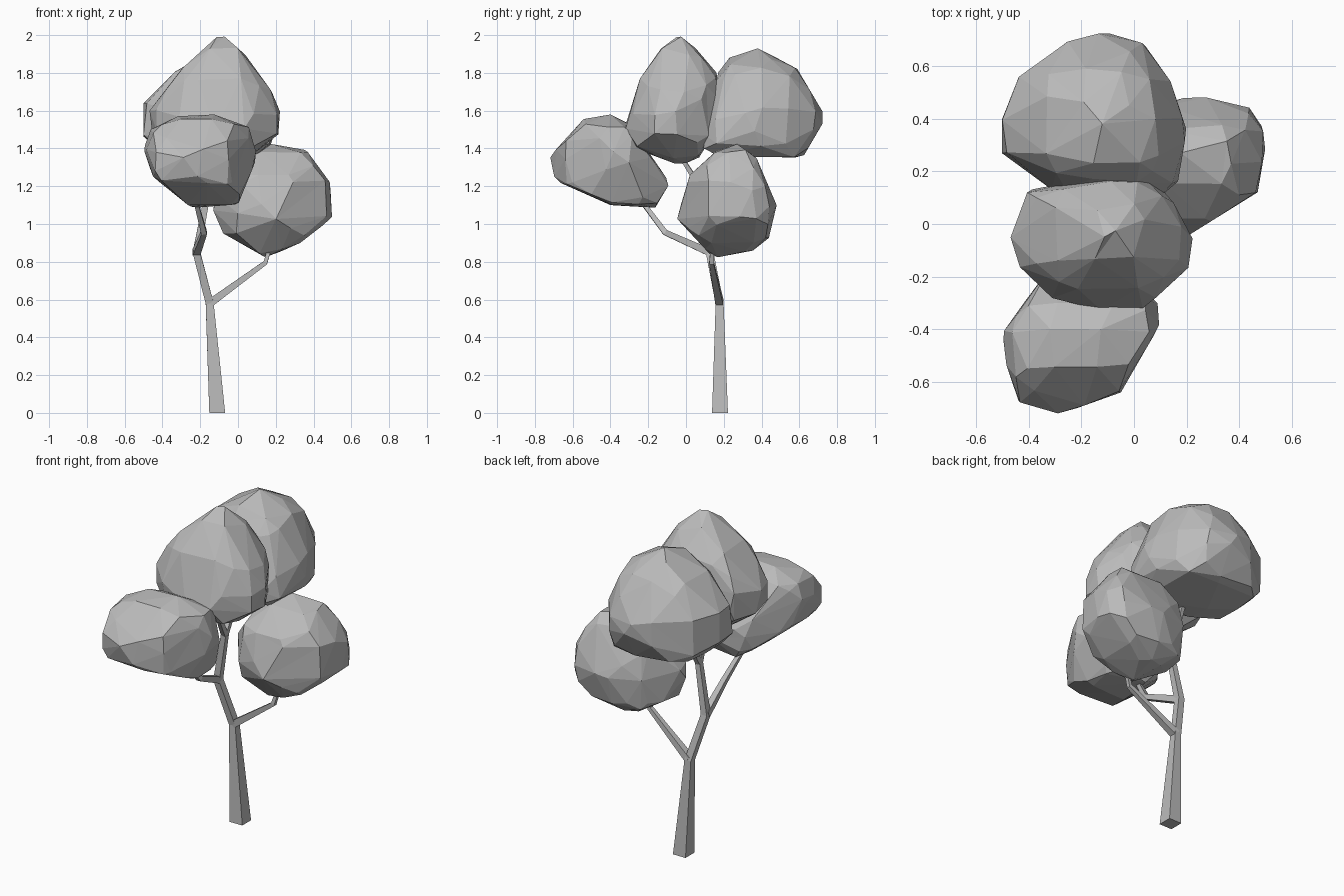
import bpy
import bmesh
from mathutils import Vector

default_cube = bpy.data.objects.get("Cube")
if default_cube:
    bpy.data.objects.remove(default_cube, do_unlink=True)

# One plain material for the whole tree
GREY = (0.5, 0.5, 0.5, 1.0)
grey = bpy.data.materials.new("plain_grey")
grey.use_nodes = True
grey.diffuse_color = GREY
shader = next(n for n in grey.node_tree.nodes if n.type == "BSDF_PRINCIPLED")
shader.inputs["Base Color"].default_value = GREY


def finish(name, bm):
    """Turn a bmesh into a flat-shaded object."""
    bmesh.ops.recalc_face_normals(bm, faces=bm.faces)
    mesh = bpy.data.meshes.new(name)
    bm.to_mesh(mesh)
    bm.free()
    mesh.materials.append(grey)
    obj = bpy.data.objects.new(name, mesh)
    bpy.context.collection.objects.link(obj)
    return obj


def gauge(outline, centre, direction):
    """How far along a unit ray the outline lies, as 1 / distance."""
    if direction.length < 1e-6:
        return 0.0
    points = [Vector(p) / 100 - centre for p in outline]
    for p, q in zip(points, points[1:] + points[:1]):
        edge = q - p
        den = direction.cross(edge)
        if abs(den) < 1e-9:
            continue
        along = p.cross(direction) / den
        distance = p.cross(edge) / den
        if -1e-6 <= along <= 1 + 1e-6 and distance > 0:
            return 1 / distance
    return 0.0


def foliage(name, centre, upper, lower, front, side, top):
    """Faceted clump shaped by its outlines (in hundredths of a unit).

    upper and lower say how full its corners are, from round to boxy.
    """
    centre = Vector(centre)
    planes = ((front, (0, 2)), (side, (1, 2)), (top, (0, 1)))
    bm = bmesh.new()
    bmesh.ops.create_icosphere(bm, subdivisions=4, radius=1)
    for v in bm.verts:
        d = v.co.normalized()
        sizes = []
        for outline, (i, j) in planes:
            sizes.append(gauge(outline, Vector((centre[i], centre[j])),
                               Vector((d[i], d[j]))))
        widest = max(sizes)
        rounded = max(widest, (sum(s * s for s in sizes) / 2) ** 0.5)
        blend = min(max(0.5 + d.z * 2, 0), 1)
        fullness = lower + (upper - lower) * blend
        v.co = centre + d / (rounded + (widest - rounded) * fullness)
    obj = finish(name, bm)
    facets = obj.modifiers.new("large_facets", "DECIMATE")
    facets.ratio = 0.085
    return obj


def limb(name, path):
    """Square tapering limb through (point, half width) pairs."""
    points = [Vector(p) for p, _ in path]
    bm = bmesh.new()
    rings = []
    for k, (p, (_, half)) in enumerate(zip(points, path)):
        tangent = points[min(k + 1, len(points) - 1)] - points[max(k - 1, 0)]
        if p.z == 0:
            tangent = Vector((0, 0, 1))
        tangent.normalize()
        reference = Vector((0, 1, 0))
        if abs(tangent.y) > 0.8:
            reference = Vector((1, 0, 0))
        u = tangent.cross(reference).normalized()
        if reference.x:
            u = tangent.cross(u)
        w = tangent.cross(u)
        rings.append([bm.verts.new(p + (u * a + w * b) * half)
                      for a, b in ((1, 1), (-1, 1), (-1, -1), (1, -1))])
    for low, high in zip(rings, rings[1:]):
        for i in range(4):
            j = (i + 1) % 4
            bm.faces.new((low[i], low[j], high[j], high[i]))
    bm.faces.new(rings[0])
    bm.faces.new(rings[-1])
    return finish(name, bm)


# Trunk and branches
fork = (-0.15, 0.178, 0.58)
upper_fork = (-0.22, 0.125, 0.85)
crown_fork = (-0.165, 0.11, 1.14)
limb("trunk", [((-0.11, 0.18, 0), 0.042), (fork, 0.021),
               (upper_fork, 0.02), (crown_fork, 0.016)])
limb("left_branch", [(fork, 0.021), ((0.145, 0.135, 0.795), 0.012),
                     ((0.17, 0.14, 0.88), 0.01)])
limb("front_branch", [(upper_fork, 0.02), ((-0.18, -0.11, 0.955), 0.015),
                      ((-0.24, -0.28, 1.18), 0.01)])
limb("crown_branch", [(crown_fork, 0.015), ((-0.13, -0.03, 1.36), 0.01)])
limb("back_branch", [(crown_fork, 0.015), ((-0.15, 0.26, 1.42), 0.01)])

# Foliage clumps
foliage(
    "crown_foliage", (-0.11, -0.05, 1.58), upper=0.15, lower=0.6,
    front=[(-9, 201), (3, 191), (18, 170), (22, 160), (22, 147), (5, 135),
           (-10, 132), (-30, 136), (-46, 147), (-47, 160), (-30, 182)],
    side=[(-4, 201), (6, 192), (17, 180), (19, 167), (13, 145), (7, 135),
          (-3, 131), (-28, 140), (-33, 150), (-24, 178), (-14, 192)],
    top=[(-47, -6), (-42, 14), (4, 20), (13, 12), (22, -5), (22, -16),
         (5, -32), (-12, -33), (-31, -28), (-43, -17)])
foliage(
    "back_foliage", (-0.15, 0.39, 1.56), upper=0.1, lower=0.6,
    front=[(-12, 193), (-33, 181), (-50, 164), (-51, 146), (-42, 137),
           (10, 134), (20, 142), (20, 158), (8, 183)],
    side=[(39, 193), (22, 188), (17, 180), (10, 150), (5, 140), (17, 135),
          (62, 133), (72, 153), (72, 160), (59, 182)],
    top=[(-10, 73), (3, 70), (14, 54), (20, 36), (18, 15), (8, 5), (-5, 5),
         (-30, 12), (-51, 27), (-51, 38), (-44, 56), (-26, 69)])
foliage(
    "front_foliage", (-0.20, -0.40, 1.33), upper=0.55, lower=0.75,
    front=[(-33, 157), (-12, 158), (7, 152), (10, 135), (0, 109),
           (-24, 108), (-45, 125), (-50, 140), (-47, 151)],
    side=[(-72, 136), (-69, 123), (-40, 110), (-15, 108), (-8, 121),
          (-30, 153), (-40, 158), (-54, 156)],
    top=[(-45, -69), (-30, -73), (-5, -64), (10, -38), (9, -30), (-10, -8),
         (-30, -14), (-50, -41), (-49, -54)])
foliage(
    "left_foliage", (0.20, 0.22, 1.12), upper=0.5, lower=0.6,
    front=[(17, 142), (36, 140), (49, 122), (51, 104), (33, 90), (15, 82),
           (-8, 95), (-14, 110), (0, 132)],
    side=[(28, 143), (37, 136), (48, 110), (44, 92), (36, 86), (14, 82),
          (-5, 103), (2, 126), (15, 138)],
    top=[(23, 49), (45, 45), (51, 36), (47, 12), (20, -5), (0, 1),
         (-14, 20), (0, 42)])
